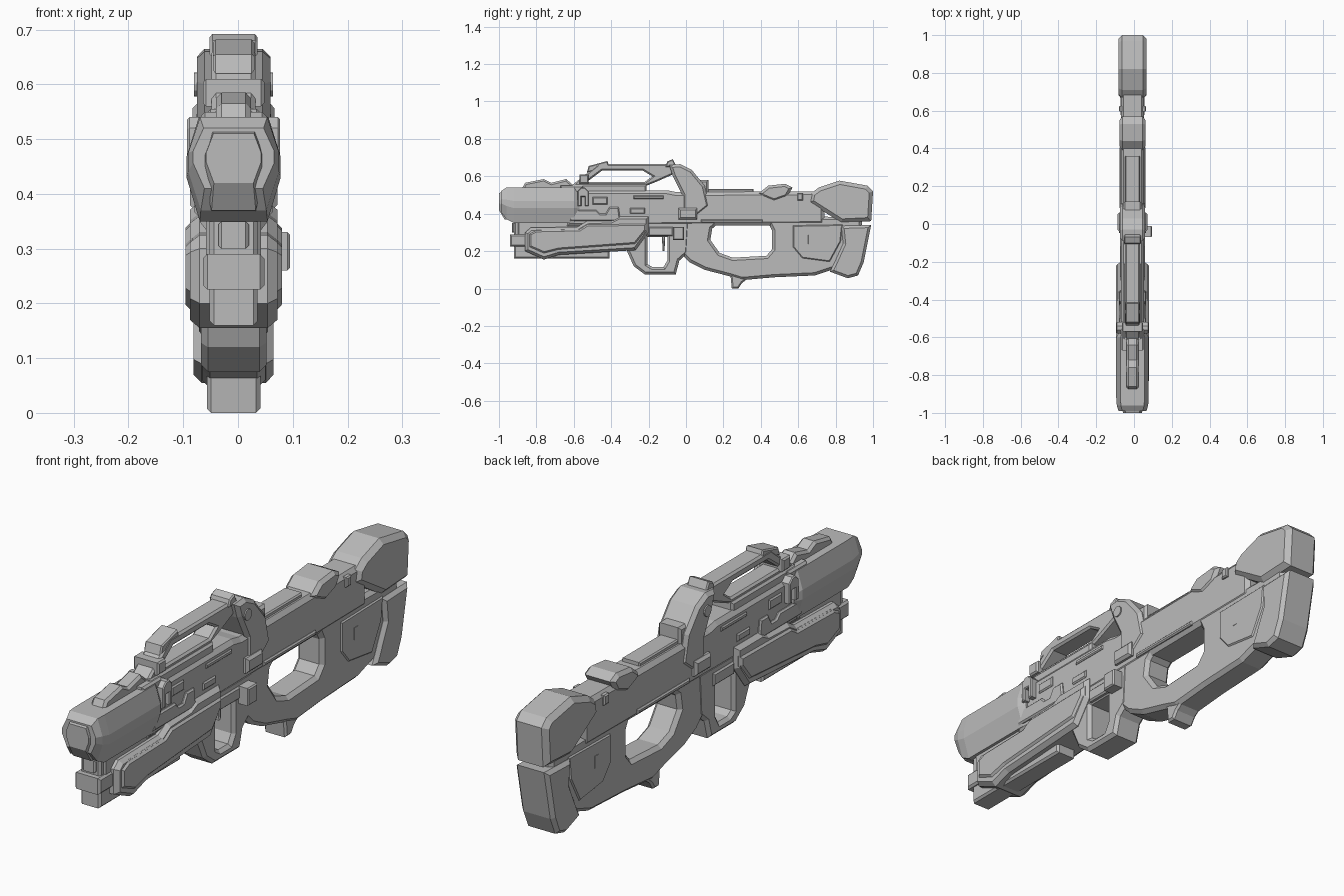
import bpy
import bmesh
import math
from mathutils import Matrix

if "Cube" in bpy.data.objects:
    bpy.data.objects.remove(bpy.data.objects["Cube"], do_unlink=True)

CENTRE = -.008  # plane of symmetry

metal = bpy.data.materials.new("plain grey")
metal.use_nodes = True
grey = (.5, .5, .5, 1)
metal.diffuse_color = grey
metal.node_tree.nodes["Principled BSDF"].inputs["Base Color"].default_value = grey


def add_object(name, bm):
    """Clean the bmesh and link it as a flat-shaded object."""
    bmesh.ops.remove_doubles(bm, verts=bm.verts, dist=.00002)
    bmesh.ops.recalc_face_normals(bm, faces=bm.faces)
    mesh = bpy.data.meshes.new(name)
    bm.to_mesh(mesh)
    bm.free()
    mesh.materials.clear()
    mesh.materials.append(metal)
    for face in mesh.polygons:
        face.use_smooth = False
        face.material_index = 0
    obj = bpy.data.objects.new(name, mesh)
    bpy.context.collection.objects.link(obj)
    return obj


def plate(name, outline, half, chamfer=.01, depth=None, hole=None):
    """Side profile (y, z) spread to both sides, with chamfered rims."""
    stretch = (depth or chamfer) / chamfer
    curve = bpy.data.curves.new(name + "_profile", "CURVE")
    curve.dimensions = "2D"
    curve.fill_mode = "BOTH"
    curve.bevel_depth = chamfer
    curve.bevel_resolution = 0
    curve.offset = -chamfer
    curve.extrude = half / stretch - chamfer
    for loop in (outline, hole):
        if loop:
            spline = curve.splines.new("POLY")
            spline.points.add(len(loop) - 1)
            for point, (y, z) in zip(spline.points, loop):
                point.co = (y, z, 0, 1)
            spline.use_cyclic_u = True
    helper = bpy.data.objects.new(name + "_profile", curve)
    bpy.context.collection.objects.link(helper)
    bpy.context.view_layer.update()
    shape = helper.evaluated_get(bpy.context.evaluated_depsgraph_get())
    mesh = bpy.data.meshes.new_from_object(shape)
    bm = bmesh.new()
    bm.from_mesh(mesh)
    bpy.data.objects.remove(helper, do_unlink=True)
    bpy.data.meshes.remove(mesh)
    for vert in bm.verts:
        y, z, x = vert.co
        vert.co = (x * stretch + CENTRE, y, z)
    return add_object(name, bm)


def bar(name, y, z, half, chamfer=.005):
    """Rectangular plate between two y and two z values."""
    outline = [(y[0], z[0]), (y[1], z[0]), (y[1], z[1]), (y[0], z[1])]
    return plate(name, outline, half, chamfer)


def loft(name, sections):
    """Skin mirrored half sections (half width, z) placed along y."""
    bm = bmesh.new()
    rings = []
    for y, side in sections:
        loop = side + [(-x, z) for x, z in reversed(side)]
        rings.append([bm.verts.new((x + CENTRE, y, z)) for x, z in loop])
    for a, b in zip(rings, rings[1:]):
        for i in range(len(a)):
            j = (i + 1) % len(a)
            bm.faces.new((a[i], a[j], b[j], b[i]))
    bm.faces.new(rings[0])
    bm.faces.new(rings[-1])
    return add_object(name, bm)


def shroud_section(y, low, high, width):
    tall = high - low
    return y, [(width * .72, low), (width, low + tall * .42),
               (width, low + tall * .62), (width * .74, high)]


# Faceted barrel shroud with a raised muzzle panel
loft("barrel_shroud", [
    shroud_section(-.99, .41, .52, .074),
    shroud_section(-.96, .37, .54, .083),
    shroud_section(-.92, .35, .54, .086),
    shroud_section(-.6, .35, .54, .086),
    shroud_section(-.57, .37, .51, .07)])
loft("muzzle_panel", [
    shroud_section(-1, .42, .51, .05),
    shroud_section(-.97, .37, .52, .056),
    shroud_section(-.9, .36, .52, .056)])

# Receiver running the length of the body
plate("receiver", [(-.64, .33), (-.62, .5), (-.58, .525), (-.1, .525), (-.05, .515),
                   (.7, .52), (.74, .48), (.74, .34)], .061, .018, .014)

# Underslung barrel
bar("under_barrel", (-.92, -.41), (.16, .36), .044, .008)
bar("under_barrel_block", (-.94, -.7), (.225, .29), .056, .008)
bar("under_barrel_collar", (-.9, -.5), (.28, .37), .05, .008)
bar("muzzle_bridge", (-.93, -.8), (.3, .35), .028, .006)

# Handguard and its raised panels
plate("handguard", [(-.86, .3), (-.83, .325), (-.58, .33), (-.53, .36), (-.4, .365),
                    (-.36, .385), (-.2, .385), (-.2, .3), (-.27, .205), (-.68, .18),
                    (-.76, .155), (-.86, .2)], .08, .014, .018)
plate("handguard_panel", [(-.84, .295), (-.8, .315), (-.57, .32), (-.53, .345),
                          (-.21, .35), (-.21, .31), (-.27, .235), (-.68, .205),
                          (-.76, .185), (-.84, .22)], .088, .012)
plate("handguard_step", [(-.62, .38), (-.6, .42), (-.48, .42), (-.46, .4), (-.43, .4),
                         (-.41, .435), (-.36, .435), (-.35, .36), (-.62, .36)], .071, .006)

# Trigger guard, trigger and lower frame
plate("trigger_guard", [(-.38, .36), (-.32, .21), (-.28, .12), (-.22, .075), (-.055, .075),
                        (-.035, .15), (.01, .19), (.02, .36)], .06, .013,
      hole=[(-.205, .275), (-.205, .13), (-.18, .115), (-.12, .115), (-.1, .15), (-.1, .275)])
plate("trigger", [(-.13, .3), (-.11, .3), (-.115, .2), (-.125, .2)], .015, .004)
plate("lower_frame", [(-.02, .4), (-.02, .18), (.02, .14), (.1, .1), (.235, .065),
                      (.3, .045), (.47, .06), (.69, .07), (.78, .1), (.87, .1),
                      (.94, .33), (.94, .38)], .058, .015,
      hole=[(.13, .26), (.14, .32), (.17, .345), (.44, .35), (.46, .31), (.46, .21),
            (.43, .175), (.25, .165), (.18, .19)])
plate("grip_spur", [(.235, .1), (.245, 0), (.28, 0), (.3, .03), (.34, .06), (.34, .1)], .049, .008)
bar("frame_rail", (.08, .41), (.352, .37), .068, .005)
bar("frame_lug", (.65, .68), (.235, .29), .064, .004)
plate("stock_panel", [(.57, .34), (.84, .345), (.83, .25), (.77, .14), (.62, .16), (.57, .22)],
      .063, .008)

# Butt stock: upper cap and lower pad, parted by a seam
plate("stock_cap", [(.66, .46), (.67, .51), (.71, .54), (.82, .577), (.97, .55),
                    (1, .52), (.99, .36), (.83, .352)], .075, .02)
plate("stock_pad", [(.83, .335), (.99, .34), (.95, .14), (.92, .07), (.865, .055),
                    (.77, .09), (.79, .13), (.84, .24)], .073, .014)

# Carry handle with window, rear bracket and bolt
plate("carry_handle", [(-.66, .51), (-.6, .56), (-.55, .6), (-.47, .665), (-.06, .665),
                       (-.07, .61), (-.16, .57), (-.21, .55), (-.22, .51)], .04, .008,
      hole=[(-.53, .57), (-.45, .63), (-.23, .63), (-.18, .6), (-.22, .57)])
bar("handle_base", (-.61, -.21), (.5, .555), .05, .008)
plate("handle_bracket", [(-.09, .66), (-.03, .665), (.03, .635), (.1, .55), (.125, .44),
                         (.05, .38), (-.02, .38), (-.02, .5), (-.07, .6)], .067, .014)
bar("bracket_foot", (-.04, .06), (.37, .43), .08, .01)
bm = bmesh.new()
bmesh.ops.create_cone(bm, cap_ends=True, segments=12, radius1=.022, radius2=.022, depth=.144,
                      matrix=Matrix.Translation((CENTRE, -.025, .6))
                      @ Matrix.Rotation(math.pi / 2, 4, "Y"))
add_object("bracket_bolt", bm)
bar("bracket_rear_block", (.02, .12), (.5, .58), .05, .01)

# Sights on the handle and shroud
plate("handle_front_sight", [(-.53, .62), (-.52, .655), (-.42, .682), (-.41, .65)], .038, .005)
plate("handle_rear_sight", [(-.11, .65), (-.1, .68), (-.07, .692), (-.05, .65)], .044, .005)
bar("handle_cross_block", (-.57, -.52), (.56, .61), .056, .006)
plate("shroud_sight", [(-.88, .53), (-.86, .565), (-.76, .585), (-.72, .565),
                       (-.64, .585), (-.6, .55), (-.6, .53)], .032, .01)
bar("shroud_rear_clamp", (-.67, -.55), (.51, .55), .06, .008)

# Top device on the rear of the receiver
plate("rear_device", [(.39, .51), (.44, .55), (.53, .56), (.57, .54), (.54, .49),
                      (.47, .465), (.41, .49)], .068, .014)
bar("rear_top_rail", (.11, .36), (.5, .532), .04, .005)
bar("rear_side_lugs", (.595, .625), (.47, .51), .072, .005)

# Raised fittings along both sides
plate("side_latch", [(-.58, .44), (-.58, .52), (-.56, .54), (-.54, .54), (-.52, .52),
                     (-.52, .44), (-.54, .44), (-.54, .49), (-.56, .49), (-.56, .44)],
      .085, .004)
bar("side_fitting", (-.5, -.42), (.45, .49), .067, .005)
bar("side_slot_cover", (-.28, -.12), (.48, .497), .067, .004)
bar("side_step", (-.3, -.22), (.4, .43), .067, .005)
bar("side_lower_cover", (-.2, -.07), (.28, .33), .067, .006)

# Charging tab on the left only
tab = bar("charging_tab", (-.07, -.01), (.26, .33), .03, .005)
tab.location.x = .073
